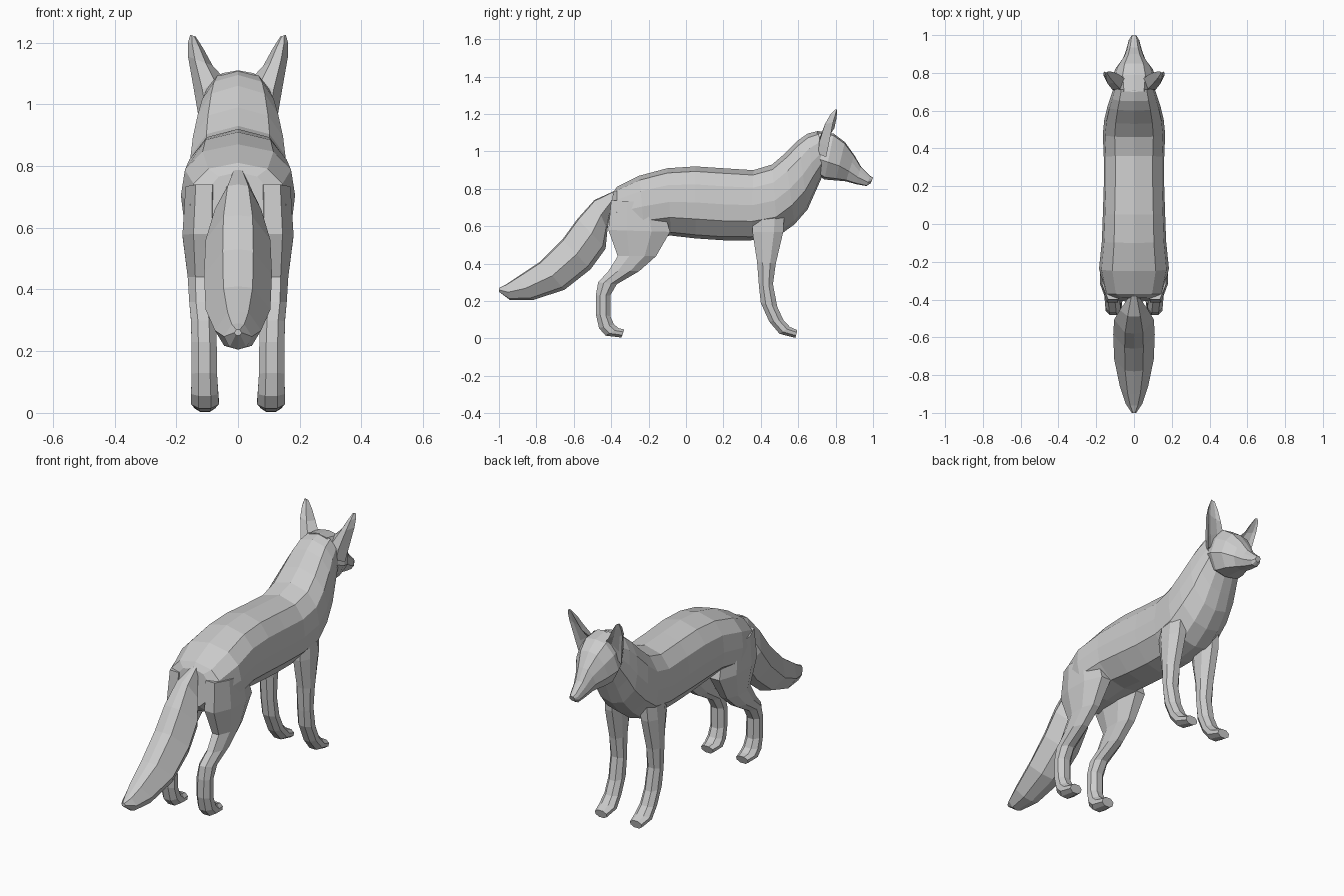
import bpy, bmesh, math

# Half cross-sections: (sideways fraction, fraction from first point to second)
BODY = [(0, 0), (.62, .07), (.93, .25), (1, .5), (.95, .73), (.5, .95), (0, 1)]
TAIL = [(0, .0), (.45, .03), (1, .5), (.6, .9), (0, 1)]
HEAD = [(0, 0), (.5, .04), (.85, .28), (1, .62), (.6, .95), (0, 1)]
LEG = [(.45, 0), (1, .3), (1, .7), (.45, 1)]


def ring(profile, y1, z1, y2, z2, w, x=0):
    half = [(f * w, y1 + (y2 - y1) * t, z1 + (z2 - z1) * t) for f, t in profile]
    other = [(-a, b, c) for a, b, c in reversed(half) if a > 1e-6]
    return [(a + x, b, c) for a, b, c in half + other]


def loft(name, rings, mirror=False):
    bm = bmesh.new()
    loops = [[bm.verts.new(p) for p in r] for r in rings]
    n = len(loops[0])
    for a, b in zip(loops, loops[1:]):
        for i in range(n):
            j = (i + 1) % n
            bm.faces.new((a[i], a[j], b[j], b[i]))
    bm.faces.new(loops[0])
    bm.faces.new(loops[-1])
    bmesh.ops.recalc_face_normals(bm, faces=bm.faces)
    mesh = bpy.data.meshes.new(name)
    bm.to_mesh(mesh)
    bm.free()
    ob = bpy.data.objects.new(name, mesh)
    bpy.context.collection.objects.link(ob)
    if mirror:
        ob.modifiers.new("mirror", 'MIRROR')
    return ob


# Body and neck: top y,z, bottom y,z, half width
loft("body", [ring(BODY, *s) for s in (
    (-.39, .78, -.41, .58, .10), (-.37, .81, -.37, .54, .155),
    (-.25, .87, -.22, .54, .185), (-.10, .91, -.08, .55, .17),
    (.05, .92, .05, .535, .165), (.20, .91, .20, .525, .16),
    (.36, .90, .35, .525, .16), (.46, .93, .49, .545, .165),
    (.53, .99, .58, .61, .157), (.60, 1.06, .65, .69, .14),
    (.65, 1.095, .69, .78, .125), (.71, 1.11, .73, .87, .108))])

# Head and muzzle
loft("head", [ring(HEAD, *s) for s in (
    (.70, 1.11, .71, .87, .105), (.79, 1.095, .74, .85, .12),
    (.85, 1.05, .80, .845, .10), (.90, .98, .855, .84, .06),
    (.935, .92, .91, .825, .042), (.985, .87, .965, .815, .028),
    (1.0, .86, .988, .83, .016))])

# Bushy tail
loft("tail", [ring(TAIL, *s) for s in (
    (-.38, .79, -.40, .70, .03), (-.49, .74, -.42, .58, .075),
    (-.58, .64, -.43, .48, .105), (-.66, .53, -.51, .37, .11),
    (-.78, .41, -.65, .26, .105), (-.90, .33, -.82, .205, .075),
    (-.96, .29, -.94, .205, .045), (-1.0, .27, -1.0, .25, .012))])

# Hind legs: front y,z, back y,z, half width, centre x
loft("hind_legs", [ring(LEG, *s) for s in (
    (-.13, .72, -.40, .74, .06, .11), (-.085, .57, -.415, .58, .065, .115),
    (-.16, .44, -.365, .44, .045, .118), (-.25, .36, -.415, .36, .04, .118),
    (-.37, .29, -.47, .30, .04, .112), (-.405, .23, -.482, .23, .041, .11),
    (-.405, .12, -.482, .13, .041, .109), (-.385, .075, -.465, .055, .044, .108),
    (-.36, .055, -.43, .015, .045, .107), (-.33, .048, -.345, .005, .035, .107))], True)

# Front legs
loft("front_legs", [ring(LEG, *s) for s in (
    (.53, .76, .36, .76, .045, .10), (.52, .57, .355, .57, .048, .11),
    (.48, .40, .38, .41, .042, .113), (.465, .29, .39, .28, .04, .112),
    (.488, .17, .40, .19, .04, .11), (.52, .10, .445, .09, .041, .109),
    (.555, .062, .50, .025, .045, .108), (.595, .045, .585, .003, .035, .107))], True)


# Ears: convex back, hollow front
def ear_ring(x, y, z, w, d, tilt):
    shape = [(-1, .6), (-.45, -.7), (.45, -.8), (1, .4), (.5, .25), (-.45, .25)]
    return [(x + w * a, y + d * b, z + tilt * a) for a, b in shape]


loft("ears", [ear_ring(*s) for s in (
    (.085, .735, 1.00, .045, .035, -.03), (.095, .745, 1.06, .045, .042, -.03),
    (.122, .772, 1.14, .040, .036, .015), (.137, .79, 1.19, .025, .025, .01),
    (.146, .803, 1.222, .009, .009, .003))], True)
